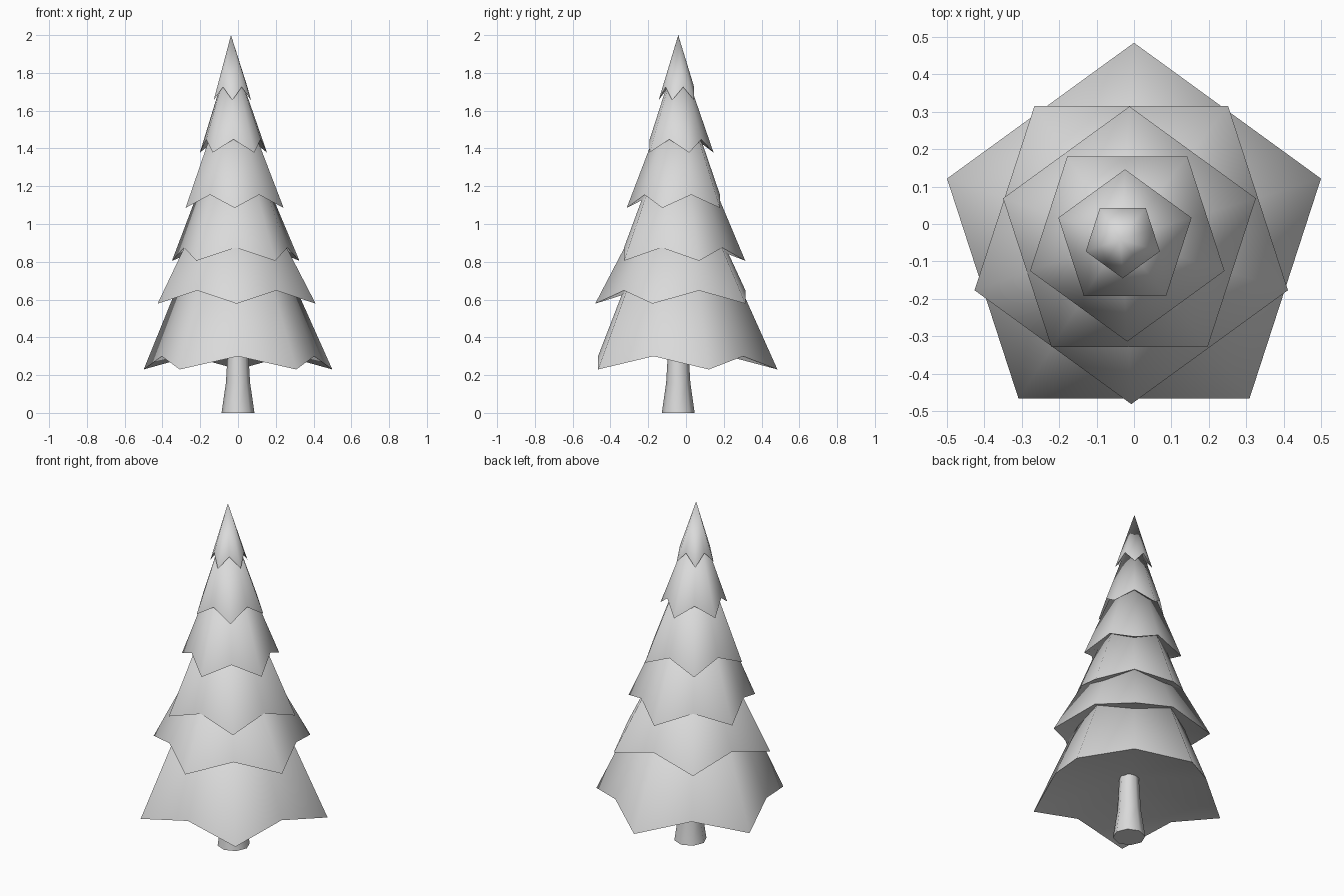
import bpy, bmesh, math

cube = bpy.data.objects.get("Cube")
if cube:
    bpy.data.objects.remove(cube, do_unlink=True)

grey = bpy.data.materials.new("light grey")
grey.use_nodes = True
colour = (0.7, 0.7, 0.7, 1)
grey.diffuse_color = colour
grey.node_tree.nodes["Principled BSDF"].inputs["Base Color"].default_value = colour

AXIS_Y = -0.041      # the tree stands slightly forward of centre
POINTS = 5           # drooping points on each tier
DROP = 0.07          # height of the notches above the points


def finish(name, bm):
    bmesh.ops.recalc_face_normals(bm, faces=bm.faces)
    mesh = bpy.data.meshes.new(name)
    bm.to_mesh(mesh)
    bm.free()
    mesh.materials.append(grey)
    obj = bpy.data.objects.new(name, mesh)
    bpy.context.collection.objects.link(obj)
    bpy.ops.object.select_all(action="DESELECT")
    obj.select_set(True)
    bpy.context.view_layer.objects.active = obj
    bpy.ops.object.shade_smooth_by_angle(angle=math.radians(60))
    return obj


def lean(z):
    """Sideways drift of the tree's axis with height."""
    return -0.021 * max(z - 0.23, 0)


def tier(name, radius, z, top, turn):
    """Five-pointed skirt of branches with a hollow underside."""
    bm = bmesh.new()
    cx = lean(z)
    rim = []
    for i in range(2 * POINTS):
        a = turn + math.pi * i / POINTS
        notch = i % 2
        r = radius * (math.cos(math.pi / POINTS) if notch else 1)
        rim.append(bm.verts.new((cx + r * math.cos(a),
                                 AXIS_Y + r * math.sin(a),
                                 z + DROP * notch)))
    tip = bm.verts.new((lean(top), AXIS_Y, top))
    hollow = bm.verts.new((cx, AXIS_Y, z + 2 * DROP))
    for i, v in enumerate(rim):
        w = rim[(i + 1) % len(rim)]
        bm.faces.new((v, w, tip))
        bm.faces.new((w, v, hollow))
    return finish(name, bm)


# Branch tiers, bottom to top: radius, height of points, height of tip
tiers = [(0.525, 0.23, 1.40), (0.44, 0.578, 1.42), (0.355, 0.805, 1.65),
         (0.273, 1.085, 1.80), (0.187, 1.378, 1.92), (0.104, 1.655, 2.0)]
for n, (radius, z, top) in enumerate(tiers):
    turn = math.pi / 2 if n % 2 == 0 else -math.pi / 2
    tier(f"branch_tier_{n + 1}", radius, z, top, turn)

# Trunk, flared at the foot
SIDES = 8
bm = bmesh.new()
rings = []
for z, r in ((0, 0.087), (0.16, 0.064), (0.4, 0.05)):
    rings.append([bm.verts.new((r * math.cos(math.tau * i / SIDES),
                                AXIS_Y + r * math.sin(math.tau * i / SIDES), z))
                  for i in range(SIDES)])
for low, high in zip(rings, rings[1:]):
    for i in range(SIDES):
        j = (i + 1) % SIDES
        bm.faces.new((low[i], low[j], high[j], high[i]))
bm.faces.new(rings[0])
bm.faces.new(rings[-1])
finish("trunk", bm)
